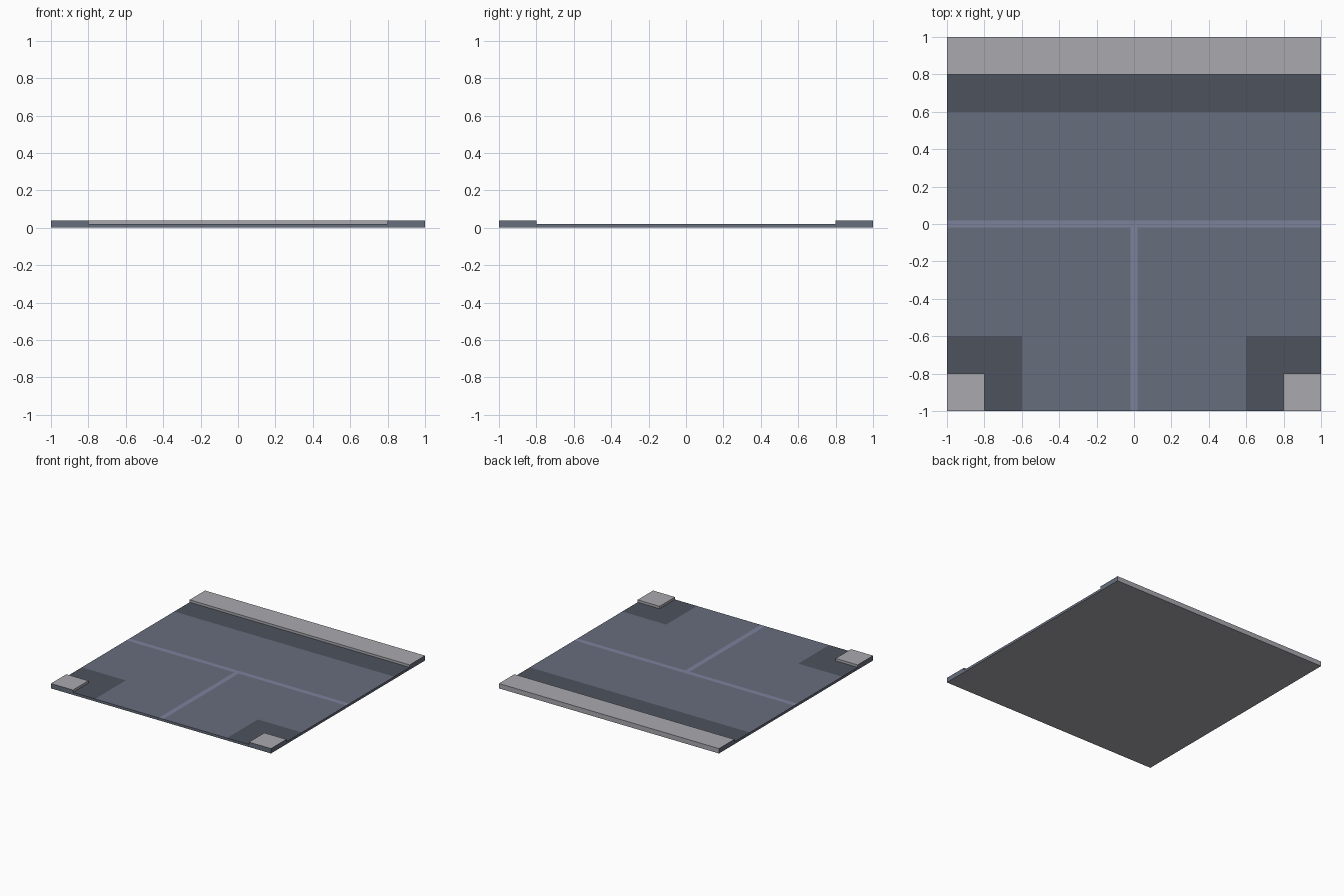
import bpy, bmesh

if "Cube" in bpy.data.objects:
    bpy.data.objects.remove(bpy.data.objects["Cube"])

ROAD, CURB, LINE = 0.02, 0.04, 0.02   # road height, pavement height, half line width


def material(name, rgb):
    m = bpy.data.materials.new(name)
    m.diffuse_color = (*rgb, 1)
    m.use_nodes = True
    m.node_tree.nodes["Principled BSDF"].inputs["Base Color"].default_value = m.diffuse_color
    return m


asphalt = material("asphalt", (0.135, 0.155, 0.205))
dark = material("dark_asphalt", (0.075, 0.085, 0.11))
paint = material("line_paint", (0.21, 0.225, 0.33))
stone = material("pavement_stone", (0.40, 0.395, 0.43))


def build(name, mats, rects=(), boxes=()):
    """Flat road-level rectangles and open-bottomed blocks, as (x0, x1, y0, y1)."""
    bm = bmesh.new()

    def quad(*pts):
        return bm.faces.new([bm.verts.new(p) for p in pts])

    for x0, x1, y0, y1 in rects:
        quad((x0, y0, ROAD), (x1, y0, ROAD), (x1, y1, ROAD), (x0, y1, ROAD))
    for x0, x1, y0, y1 in boxes:
        corners = [(x0, y0), (x1, y0), (x1, y1), (x0, y1)]
        quad(*[(x, y, CURB) for x, y in corners])
        for i in range(4):
            a, b = corners[i], corners[(i + 1) % 4]
            # tile edges reach the ground, inner curbs stop at the road
            outer = any(a[k] == b[k] and abs(a[k]) == 1 for k in (0, 1))
            z = 0 if outer else ROAD
            f = quad((*a, z), (*b, z), (*b, CURB), (*a, CURB))
            # cut ends of the pavement show the asphalt colour
            if outer and not a[1] == b[1] == 1:
                f.material_index = 1
    bmesh.ops.remove_doubles(bm, verts=bm.verts, dist=1e-5)
    me = bpy.data.meshes.new(name)
    bm.to_mesh(me)
    bm.free()
    for m in mats:
        me.materials.append(m)
    ob = bpy.data.objects.new(name, me)
    bpy.context.collection.objects.link(ob)
    return ob


def both(x0, x1, y0, y1):
    """A rectangle and its left-hand mirror image."""
    return [(x0, x1, y0, y1), (-x1, -x0, y0, y1)]


# Driving surface around the lane lines and corners
build("road_surface", [asphalt],
      [(-1, 1, LINE, 0.6)] + both(LINE, 0.6, -1, -LINE) + both(0.6, 1, -0.6, -LINE))

# T-shaped lane lines
build("lane_lines", [paint], [(-1, 1, -LINE, LINE), (-LINE, LINE, -1, -LINE)])

# Dark gutters beside the pavements
build("gutters", [dark],
      [(-1, 1, 0.6, 0.8)] + both(0.6, 0.8, -1, -0.6) + both(0.8, 1, -0.8, -0.6))

# Raised pavements: back strip and two front corners
build("back_pavement", [stone, asphalt], boxes=[(-1, 1, 0.8, 1)])
build("corner_pavements", [stone, asphalt], boxes=both(0.8, 1, -1, -0.8))

# Road edges between the pavements, and the underside
bm = bmesh.new()
for pts in ([(-0.8, -1, 0), (0.8, -1, 0), (0.8, -1, ROAD), (-0.8, -1, ROAD)],
            [(1, -0.8, 0), (1, 0.8, 0), (1, 0.8, ROAD), (1, -0.8, ROAD)],
            [(-1, 0.8, 0), (-1, -0.8, 0), (-1, -0.8, ROAD), (-1, 0.8, ROAD)]):
    bm.faces.new([bm.verts.new(p) for p in pts])
under = bm.faces.new([bm.verts.new(p) for p in
                      [(-1, -1, 0), (-1, 1, 0), (1, 1, 0), (1, -1, 0)]])
under.material_index = 1
mesh = bpy.data.meshes.new("tile_base")
bm.to_mesh(mesh)
bm.free()
mesh.materials.append(asphalt)
mesh.materials.append(stone)
bpy.context.collection.objects.link(bpy.data.objects.new("tile_base", mesh))
